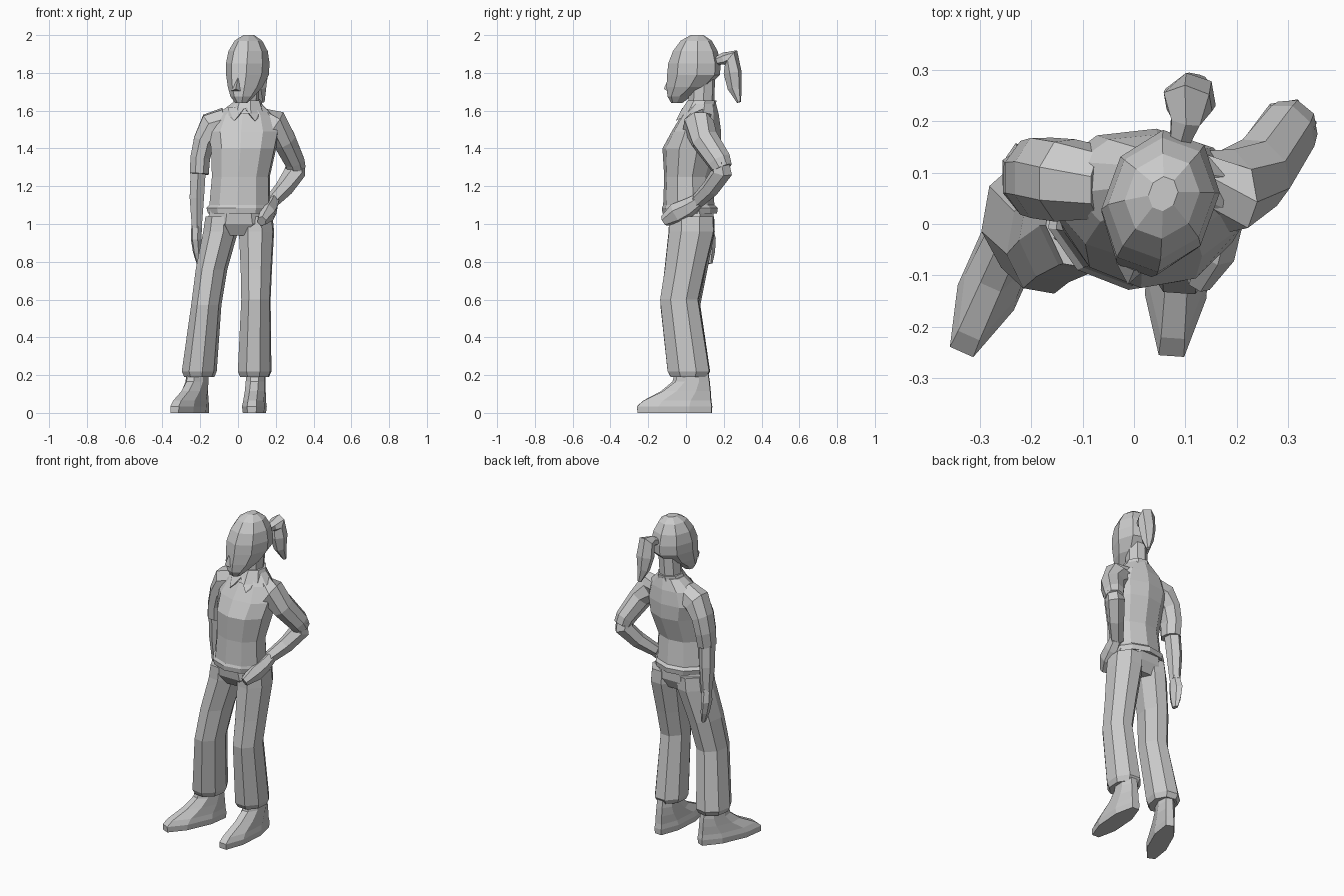
import bpy, bmesh, math
from mathutils import Vector


def finish(name, bm):
    bmesh.ops.recalc_face_normals(bm, faces=bm.faces)
    me = bpy.data.meshes.new(name)
    bm.to_mesh(me)
    bm.free()
    ob = bpy.data.objects.new(name, me)
    bpy.context.collection.objects.link(ob)
    return ob


def loft(name, rings, n=8, yaw=0, follow=False, caps=True):
    """Skin of n-sided rings (x, y, z, half width, half depth).
    follow: rings turn with the path, otherwise they stay level."""
    bm = bmesh.new()
    a = math.radians(yaw)
    hint = Vector((math.cos(a), math.sin(a), 0))
    pts = [Vector(r[:3]) for r in rings]
    k = 1 / math.cos(math.pi / n)
    loops = []
    for i, r in enumerate(rings):
        t = Vector((0, 0, 1))
        if follow:
            t = Vector()
            if i > 0:
                t += (pts[i] - pts[i - 1]).normalized()
            if i < len(pts) - 1:
                t += (pts[i + 1] - pts[i]).normalized()
            t.normalize()
        u = (hint - t * hint.dot(t)).normalized()
        v = t.cross(u)
        loop = []
        for j in range(n):
            b = 2 * math.pi * (j + 0.5) / n
            loop.append(bm.verts.new(pts[i] + u * (r[3] * k * math.cos(b)) + v * (r[4] * k * math.sin(b))))
        loops.append(loop)
    for p, q in zip(loops, loops[1:]):
        for j in range(n):
            bm.faces.new((p[j], p[(j + 1) % n], q[(j + 1) % n], q[j]))
    if caps:
        bm.faces.new(loops[0])
        bm.faces.new(loops[-1])
    return finish(name, bm)


def turned(rings, ox, oy, yaw):
    """Rings (y, z, half width, half depth) on a midline turned about (ox, oy)."""
    a = math.radians(yaw)
    return [(ox - y * math.sin(a), oy + y * math.cos(a), z, w, d) for y, z, w, d in rings]


def hull(name, points):
    bm = bmesh.new()
    for p in points:
        bm.verts.new(p)
    bmesh.ops.convex_hull(bm, input=bm.verts)
    return finish(name, bm)


# Shirt body with a small hem lip
loft("shirt", [
    (.005, .02, 1.055, .160, .138), (.005, .02, 1.085, .168, .142),
    (.01, .015, 1.10, .158, .130), (.015, .01, 1.25, .150, .120),
    (.03, .03, 1.40, .168, .148), (.03, .055, 1.49, .185, .125),
    (.035, .075, 1.575, .150, .095), (.045, .085, 1.64, .075, .070)], 10, -6)

# Collar and its two front points
loft("collar", [(.045, .06, 1.585, .095, .090), (.05, .085, 1.655, .068, .072)], 8, -10)
for s in (-1, 1):
    cx = .035
    hull("collar_point", [(cx, -.02, 1.615), (cx + s * .09, .03, 1.62),
                          (cx + s * .055, -.055, 1.545), (cx + s * .085, .0, 1.575),
                          (cx + s * .02, -.005, 1.58)])

# Neck and head, turned slightly to the side
loft("neck", [(.045, .08, 1.60, .058, .065), (.055, .085, 1.78, .055, .065)], 8, -15)
loft("head", turned([
    (-.095, 1.64, .030, .026), (-.08, 1.675, .058, .058),
    (-.035, 1.725, .082, .105), (.0, 1.79, .100, .134),
    (.005, 1.85, .103, .132), (.01, 1.915, .094, .112),
    (.015, 1.97, .066, .078), (.02, 2.0, .026, .032)], .05, .04, -20), 8, -20)
hull("nose", [(.0, -.09, 1.775), (-.035, -.075, 1.705), (.02, -.09, 1.70), (-.012, -.118, 1.715)])

# Ponytail
loft("ponytail", [
    (.09, .165, 1.865, .02, .02), (.10, .20, 1.875, .028, .028),
    (.105, .238, 1.88, .045, .045), (.11, .247, 1.80, .046, .042),
    (.115, .258, 1.72, .032, .033), (.13, .28, 1.645, .010, .010)], 6, 10, True)

# Trousers
loft("trouser_seat", [(.005, .02, 1.08, .150, .125), (.005, .025, 1.0, .172, .120),
                      (.0, .03, .94, .10, .085)], 8)
loft("left_trouser_leg", [
    (-.085, .03, 1.04, .080, .115), (-.092, .03, .96, .085, .118),
    (-.140, .0, .76, .077, .110), (-.168, -.03, .57, .074, .102),
    (-.205, .015, .22, .086, .108), (-.205, .015, .19, .074, .092)], 8, -10)
loft("right_trouser_leg", [
    (.095, .03, 1.04, .085, .115), (.098, .03, .96, .090, .118),
    (.097, -.005, .76, .080, .105), (.095, -.035, .60, .075, .100),
    (.088, .015, .22, .086, .110), (.088, .015, .19, .074, .092)], 8, -4)

# Shoes: level rings, long at the sole and short at the ankle
shoe = [(-.075, .0, .056, .196), (-.075, .035, .060, .198), (-.06, .065, .055, .178),
        (-.01, .115, .052, .125), (.02, .165, .050, .090), (.025, .23, .048, .075)]
for name, ox, oy, yaw in (("left_shoe", -.225, .0, -24), ("right_shoe", .092, .015, -4)):
    loft(name, turned(shoe, ox, oy, yaw), 8, yaw)

# Hanging arm
loft("left_sleeve", [
    (-.06, .08, 1.54, .075, .065), (-.135, .085, 1.515, .078, .078),
    (-.18, .09, 1.44, .056, .078), (-.20, .09, 1.35, .052, .072),
    (-.205, .085, 1.265, .050, .062)], 8, 0, True)
loft("left_forearm", [
    (-.21, .09, 1.30, .040, .046), (-.218, .10, 1.14, .038, .043),
    (-.218, .105, .98, .026, .030)], 6, 0, True)
loft("left_hand", [
    (-.218, .105, 1.0, .026, .028), (-.222, .11, .92, .024, .042),
    (-.215, .115, .85, .020, .034), (-.207, .12, .79, .010, .018)], 6, 10, True)

# Bent arm with the hand on the hip
loft("right_sleeve", [
    (.10, .075, 1.55, .070, .065), (.19, .065, 1.525, .080, .078),
    (.245, .10, 1.445, .062, .070), (.298, .175, 1.335, .053, .062),
    (.308, .192, 1.295, .048, .052)], 8, 10, True)
loft("right_forearm", [
    (.305, .18, 1.33, .042, .044), (.302, .19, 1.275, .050, .050),
    (.245, .13, 1.19, .042, .042), (.175, .055, 1.115, .032, .034)], 6, 40, True)
loft("right_hand", [
    (.185, .06, 1.12, .030, .034), (.172, .01, 1.085, .036, .044),
    (.155, -.05, 1.055, .038, .050), (.125, -.115, 1.015, .022, .026)], 6, 15, True)
